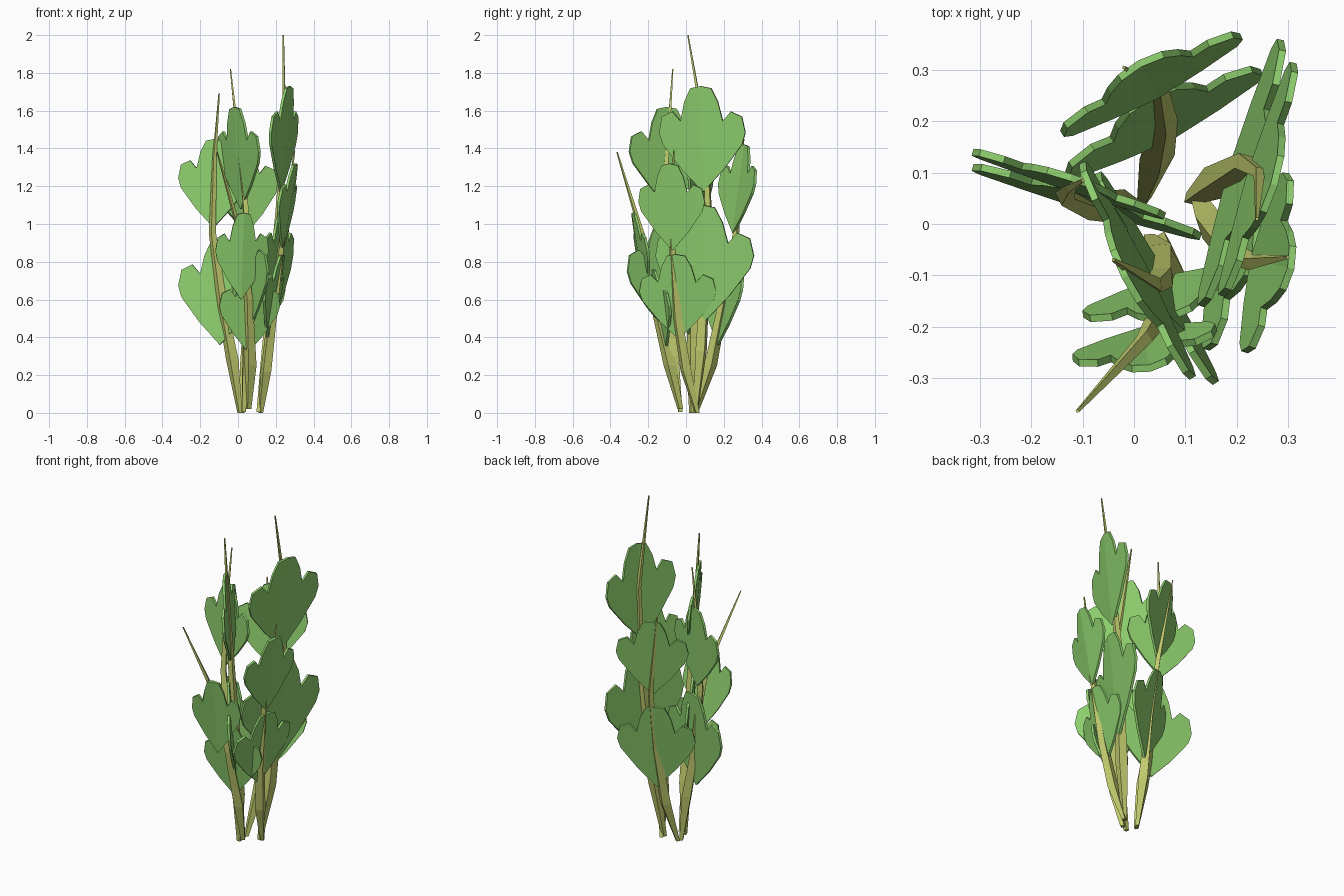
import bpy, bmesh, math
from mathutils import Vector


def material(name, col):
    m = bpy.data.materials.new(name)
    m.diffuse_color = (*col, 1)
    return m


GREEN = material("leaf_green", (0.27, 0.62, 0.155))
OLIVE = material("stem_olive", (0.55, 0.62, 0.16))


def finish(name, bm, mat):
    bmesh.ops.recalc_face_normals(bm, faces=bm.faces)
    me = bpy.data.meshes.new(name)
    bm.to_mesh(me)
    bm.free()
    me.materials.append(mat)
    ob = bpy.data.objects.new(name, me)
    bpy.context.collection.objects.link(ob)
    return ob


# Tapered four-sided stem following a bent path
def stem(name, path):
    pts = [Vector(p) for p in path]
    bm = bmesh.new()
    rings = []
    out = Vector((pts[-2].x - 0.08, pts[-2].y, 0)).normalized()
    side = Vector((-out.y, out.x, 0))
    height = pts[-1].z
    for p in pts:
        t = p.z / height
        r = 0.014 + 0.018 * t / 0.16 if t < 0.16 else 0.031 * (1 - t) / 0.84 + 0.004
        rings.append([bm.verts.new(p + out * (r * math.cos(a)) + side * (r * math.sin(a)))
                      for a in (i * math.pi / 2 for i in range(4))])
    for a, b in zip(rings, rings[1:]):
        for i in range(4):
            j = (i + 1) % 4
            bm.faces.new((a[i], a[j], b[j], b[i]))
    bm.faces.new(rings[0])
    bm.faces.new(rings[-1])
    finish(name, bm, OLIVE)


# Half outline of the three-lobed leaf: (half-width, height) fractions
HALF = [(0.5, 0.22), (0.92, 0.45), (1, 0.56), (0.93, 0.71), (0.68, 0.76),
        (0.49, 0.67), (0.39, 0.85), (0.24, 0.98)]


# Leaf set between two side-lobe ends, softly folded along its midrib
def leaf(name, left, right, z0, z1, lean, fold=0.25):
    l, r = Vector((*left, 0)), Vector((*right, 0))
    mid, half = (l + r) / 2, (r - l) / 2
    perp = Vector((-half.y, half.x, 0)).normalized()
    bm = bmesh.new()

    def vert(u, v):
        p = mid + half * u + perp * (lean * (v - 0.55 + fold * (1 - abs(u))))
        p.z = z0 + (z1 - z0) * v
        return bm.verts.new(p)

    bottom, top = vert(0, 0), vert(0, 1)
    for s in (1, -1):
        bm.faces.new([bottom] + [vert(s * u, v) for u, v in HALF] + [top])
    ob = finish(name, bm, GREEN)
    mod = ob.modifiers.new("thickness", "SOLIDIFY")
    mod.thickness = 0.014
    mod.offset = 0


STEMS = {
    "tall_right": [(0.11, 0.05, 0.005), (0.155, 0.08, 0.33), (0.215, 0.12, 1.05),
                   (0.245, 0.10, 1.48), (0.24, 0.01, 2.0)],
    "low_right": [(0.12, 0.06, 0), (0.148, 0.0, 0.22), (0.18, -0.045, 0.5),
                  (0.23, -0.075, 0.9), (0.30, -0.065, 1.39)],
    "left": [(0.01, 0.03, 0), (-0.03, 0.035, 0.28), (-0.08, 0.035, 0.55),
             (-0.135, 0.055, 0.95), (-0.125, 0.07, 1.35), (-0.10, 0.085, 1.69)],
    "middle": [(0.03, -0.03, 0.005), (0.05, -0.065, 0.3), (0.055, -0.105, 0.7),
               (0.04, -0.12, 1.1), (0.0, -0.095, 1.45), (-0.04, -0.07, 1.82)],
    "front": [(0.055, -0.03, 0.02), (0.065, -0.085, 0.25), (0.055, -0.17, 0.6),
              (0.02, -0.225, 0.92), (-0.11, -0.365, 1.38)],
    "back": [(0.02, 0.05, 0), (0.045, 0.13, 0.25), (0.06, 0.20, 0.6),
             (0.05, 0.265, 0.95), (-0.02, 0.305, 1.45)],
}
for n, path in STEMS.items():
    stem(n + "_stem", path)

LEAVES = [
    ("tall_right_upper", (0.17, -0.14), (0.31, 0.315), 1.17, 1.73, -0.05),
    ("tall_right_lower", (0.13, -0.16), (0.285, 0.36), 0.49, 1.10, -0.06),
    ("low_right_upper", (0.215, -0.25), (0.295, 0.10), 0.86, 1.32, -0.075),
    ("low_right_lower", (0.14, -0.245), (0.225, 0.16), 0.39, 0.84, -0.08),
    ("left_upper", (-0.315, 0.14), (0.06, 0.015), 0.98, 1.45, 0.02),
    ("left_lower", (-0.315, 0.11), (0.13, -0.025), 0.36, 0.92, 0.03),
    ("middle_upper", (-0.10, 0.12), (0.115, -0.30), 1.08, 1.62, -0.04),
    ("middle_lower", (-0.07, 0.10), (0.16, -0.31), 0.43, 1.0, -0.04),
    ("front_upper", (-0.12, -0.26), (0.16, -0.20), 0.60, 1.06, -0.075),
    ("front_lower", (-0.10, -0.175), (0.22, -0.085), 0.32, 0.76, -0.075),
    ("back_upper", (-0.14, 0.175), (0.21, 0.365), 0.95, 1.42, 0.07),
    ("back_lower", (-0.13, 0.095), (0.25, 0.295), 0.36, 0.88, 0.09),
]
for n, l, r, z0, z1, lean in LEAVES:
    leaf(n + "_leaf", l, r, z0, z1, lean)
